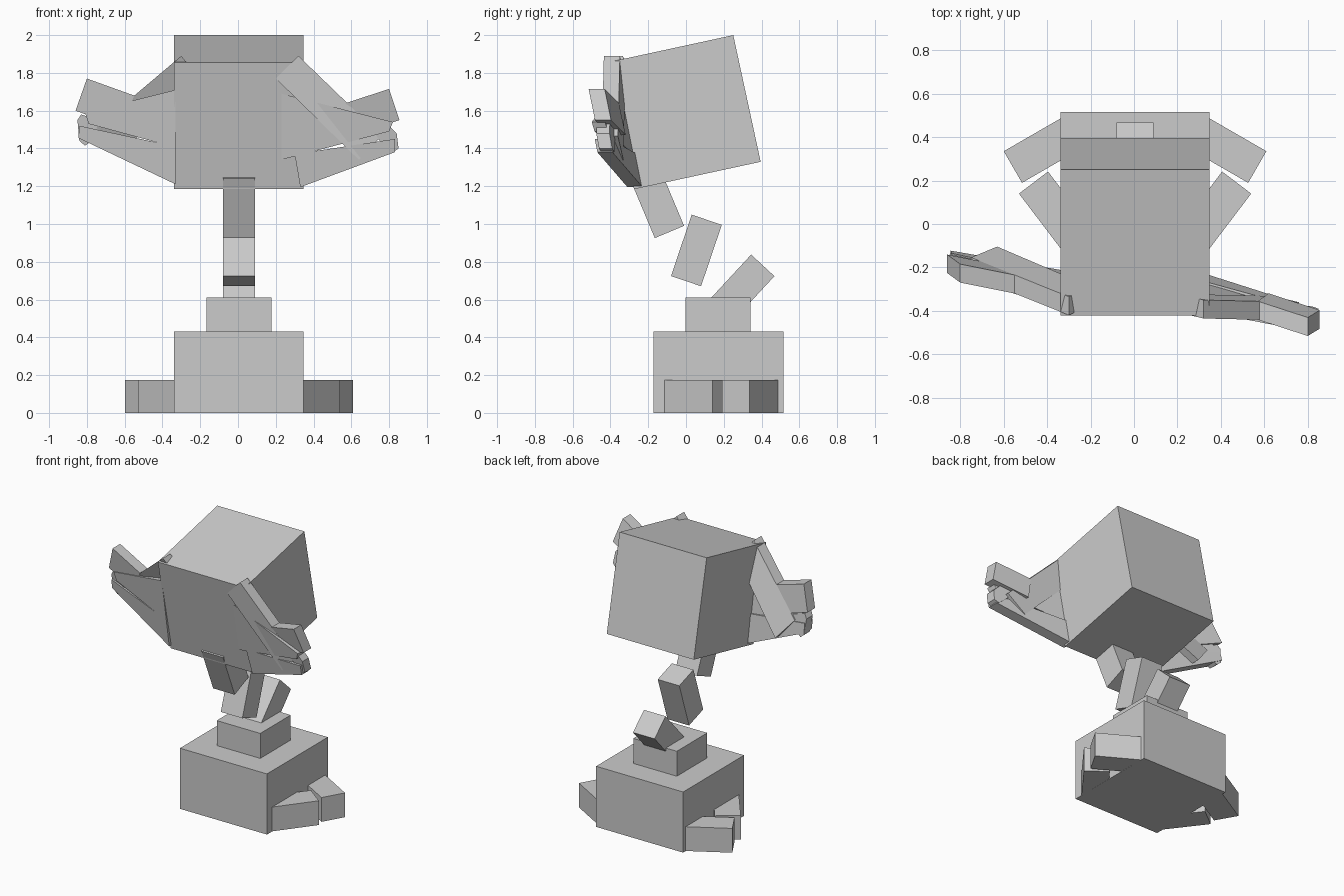
import bpy, bmesh
from mathutils import Matrix, Vector
from math import radians, atan2

if "Cube" in bpy.data.objects:
    bpy.data.objects.remove(bpy.data.objects["Cube"])

CX = 0.005  # centre line of body


def box(name, center, size, rx=0.0, rz=0.0):
    bm = bmesh.new()
    bmesh.ops.create_cube(bm, size=1.0)
    m = (Matrix.Translation(center) @ Matrix.Rotation(rz, 4, 'Z')
         @ Matrix.Rotation(rx, 4, 'X') @ Matrix.Diagonal((*size, 1.0)))
    bm.transform(m)
    return finish(name, bm)


def plate(name, outline, plane, thick):
    """Front outline in x/z laid on the plane y = a + b*x + c*z, thickened backwards."""
    a, b, c = plane
    bm = bmesh.new()
    face = bm.faces.new([bm.verts.new((x, a + b * x + c * z, z)) for x, z in outline])
    new = bmesh.ops.extrude_face_region(bm, geom=[face])
    verts = [g for g in new['geom'] if isinstance(g, bmesh.types.BMVert)]
    bmesh.ops.translate(bm, verts=verts, vec=(0, thick, 0))
    # extrusion removes or keeps the source face: make sure the shell is closed
    bmesh.ops.holes_fill(bm, edges=[e for e in bm.edges if e.is_boundary], sides=0)
    return finish(name, bm)


def finish(name, bm):
    bmesh.ops.recalc_face_normals(bm, faces=bm.faces[:])
    me = bpy.data.meshes.new(name)
    bm.to_mesh(me)
    bm.free()
    ob = bpy.data.objects.new(name, me)
    bpy.context.collection.objects.link(ob)
    return ob


# base and collar
box("base", (CX, 0.172, 0.216), (0.686, 0.686, 0.432))
box("collar", (CX, 0.17, 0.52), (0.343, 0.343, 0.18))

# zigzag stem: centre of upper or lower end, and lean direction in y/z
seg = (0.17, 0.168, 0.343)
for i, (y, z, dy, dz) in enumerate([(0.29, 0.655, 0.68, 0.735),
                                    (0.055, 0.86, 0.32, 0.947),
                                    (-0.154, 1.116, -0.387, 0.922)]):
    box(f"stem_segment_{i + 1}", (CX, y, z), seg, rx=-atan2(dy, dz))

# tilted head block
box("head", (CX, -0.0125, 1.592), (0.686, 0.686, 0.686), rx=atan2(0.145, 0.67))

# feet, mirrored left and right
for side, s in (("right", 1), ("left", -1)):
    box(f"{side}_back_foot", (CX + s * 0.414, 0.348, 0.087), (0.343, 0.168, 0.173), rz=s * radians(-30))
    box(f"{side}_front_foot", (CX + s * 0.364, 0.054, 0.087), (0.343, 0.168, 0.173), rz=s * radians(52.8))

# right leaf: arm, hand, finger and two tapering webs
plate("right_leaf_arm", [(0.32, 1.89), (0.2, 1.77), (0.64, 1.34), (0.76, 1.465)], (-0.192, -0.127, -0.107), 0.085)
plate("right_leaf_hand", [(0.57, 1.64), (0.80, 1.715), (0.855, 1.55), (0.62, 1.47)], (0.157, -0.234, -0.283), 0.085)
plate("right_leaf_finger", [(0.70, 1.52), (0.78, 1.54), (0.84, 1.48), (0.85, 1.40), (0.82, 1.38), (0.75, 1.44)],
      (0.04, -0.243, -0.21), 0.07)
web = (0.01, -0.245, -0.2)
plate("right_leaf_upper_web", [(0.23, 1.69), (0.23, 1.34), (0.80, 1.49), (0.82, 1.54)], web, 0.07)
plate("right_leaf_lower_web", [(0.30, 1.37), (0.33, 1.195), (0.83, 1.38), (0.83, 1.45)], web, 0.08)

# left leaf: same parts, turned so that the webs lie in front
plate("left_leaf_arm", [(-0.30, 1.89), (-0.20, 1.76), (-0.63, 1.37), (-0.75, 1.51)], (0.332, -0.058, -0.407), 0.085)
plate("left_leaf_hand", [(-0.55, 1.68), (-0.80, 1.77), (-0.86, 1.60), (-0.61, 1.51)], (-0.182, -0.26, -0.167), 0.085)
plate("left_leaf_finger", [(-0.72, 1.54), (-0.83, 1.58), (-0.85, 1.55), (-0.84, 1.44), (-0.81, 1.415), (-0.74, 1.46)],
      (-0.175, -0.26, -0.167), 0.07)
web = (-0.185, -0.255, -0.167)
plate("left_leaf_upper_web", [(-0.33, 1.71), (-0.33, 1.405), (-0.79, 1.53), (-0.81, 1.59)], web, 0.08)
plate("left_leaf_lower_web", [(-0.33, 1.41), (-0.33, 1.21), (-0.845, 1.455), (-0.84, 1.52)], web, 0.09)
